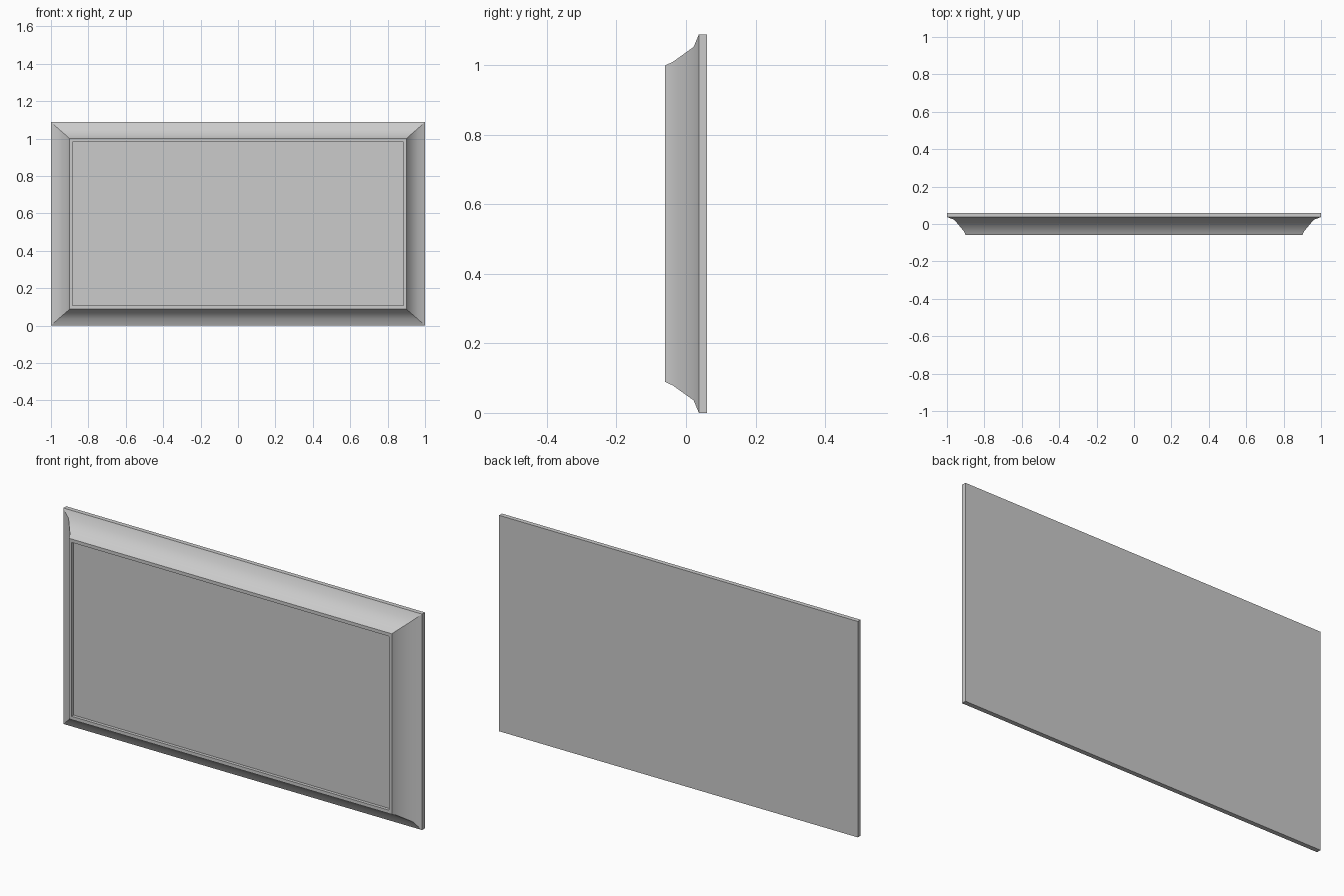
import bpy, bmesh

if "Cube" in bpy.data.objects:
    bpy.data.objects.remove(bpy.data.objects["Cube"])

W, H = 1.0, 1.088            # half width, full height
FRONT = -0.06

# Frame section, outside to inside: (x inset, z inset, y)
SECTION = [
    (0.000, 0.000, 0.060),    # back edge
    (0.000, 0.000, 0.037),    # rim of the back plate
    (0.040, 0.036, 0.022),    # cove
    (0.090, 0.079, -0.038),
    (0.100, 0.089, FRONT),
    (0.115, 0.106, FRONT),    # flat lip
    (0.115, 0.106, FRONT + 0.016),  # recess wall
]


def ring(bm, dx, dz, y):
    x = W - dx
    return [bm.verts.new((sx, y, z)) for sx, z in
            ((-x, dz), (x, dz), (x, H - dz), (-x, H - dz))]


def finish(bm, name):
    bmesh.ops.recalc_face_normals(bm, faces=bm.faces)
    mesh = bpy.data.meshes.new(name)
    bm.to_mesh(mesh)
    bm.free()
    ob = bpy.data.objects.new(name, mesh)
    bpy.context.collection.objects.link(ob)
    return ob


# Mitred frame with closed back and recessed front panel
bm = bmesh.new()
rings = [ring(bm, *p) for p in SECTION]
for a, b in zip(rings, rings[1:]):
    for i in range(4):
        j = (i + 1) % 4
        bm.faces.new((a[i], a[j], b[j], b[i]))
bm.faces.new(rings[0])
bm.faces.new(rings[-1])
# keep the mitre lines crisp
for a, b in zip(rings, rings[1:]):
    for u, v in zip(a, b):
        bm.edges.get((u, v)).smooth = False
frame = finish(bm, "framed_panel")

# Smooth along the cove only
bpy.context.view_layer.objects.active = frame
frame.select_set(True)
bpy.ops.object.shade_smooth_by_angle(angle=0.65, keep_sharp_edges=True)
